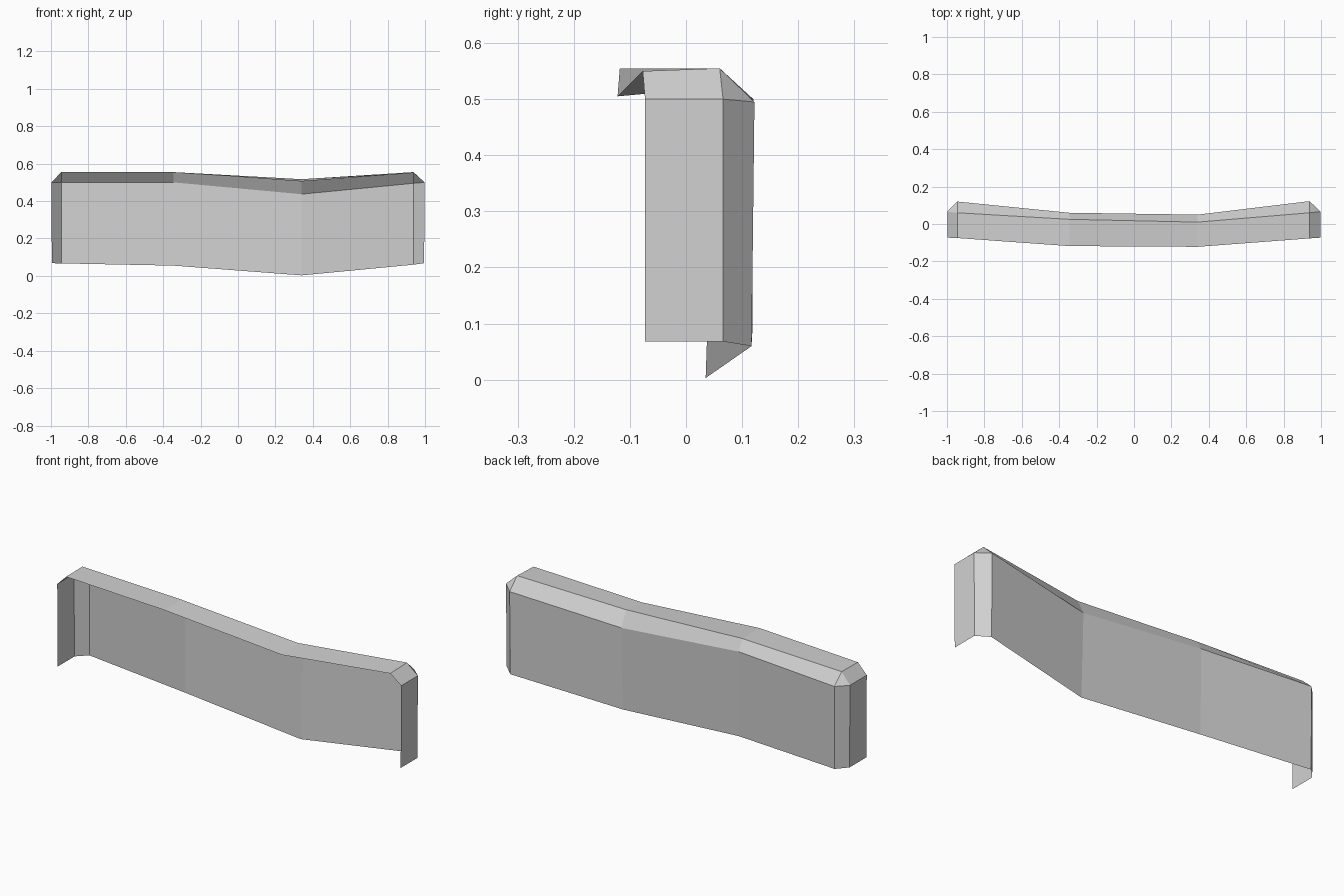
import bpy
import bmesh

cube = bpy.data.objects.get("Cube")
if cube:
    bpy.data.objects.remove(cube, do_unlink=True)

# Single plain grey
grey = bpy.data.materials.new("light grey")
grey.use_nodes = True
colour = (0.64, 0.64, 0.64, 1)
grey.diffuse_color = colour
grey.node_tree.nodes["Principled BSDF"].inputs["Base Color"].default_value = colour

# Cross-sections along the panel: x, then (y, z) of the
# wall foot, wall top, cap back edge and cap front edge
SECTIONS = [
    (-0.945, (0.118, 0.067), (0.12, 0.5), (0.06, 0.555), (-0.075, 0.553)),
    (-0.345, (0.056, 0.055), (0.06, 0.5), (0.025, 0.555), (-0.118, 0.555)),
    (0.34, (0.035, 0.003), (0.05, 0.437), (0.01, 0.517), (-0.122, 0.505)),
    (0.938, (0.117, 0.06), (0.122, 0.495), (0.06, 0.555), (-0.077, 0.55)),
]
END_FRONT, END_BACK, END_FOOT, END_TOP = -0.073, 0.066, 0.068, 0.5

bm = bmesh.new()
rows = [[bm.verts.new((x, y, z)) for y, z in points] for x, *points in SECTIONS]

# Back wall, sloped shoulder and top cap
for a, b in zip(rows, rows[1:]):
    for i in range(3):
        bm.faces.new((a[i], b[i], b[i + 1], a[i + 1]))

# Closed ends with bevelled vertical, top and corner faces
for side, row in ((-1, rows[0]), (1, rows[-1])):
    foot, shoulder, cap_back, cap_front = row
    foot_back, top_back, top_front, foot_front = [
        bm.verts.new((side * (0.998 if z == END_TOP else 0.995), y, z))
        for y, z in ((END_BACK, END_FOOT), (END_BACK, END_TOP),
                     (END_FRONT, END_TOP), (END_FRONT, END_FOOT))]
    bm.faces.new((foot, shoulder, top_back, foot_back))
    bm.faces.new((shoulder, cap_back, top_back))
    bm.faces.new((cap_back, cap_front, top_front, top_back))
    bm.faces.new((foot_back, top_back, top_front, foot_front))

bmesh.ops.recalc_face_normals(bm, faces=bm.faces)

# Keep the outside of the open shell facing outward
bm.faces.ensure_lookup_table()
if bm.faces[0].normal.y < 0:
    bmesh.ops.reverse_faces(bm, faces=bm.faces)

mesh = bpy.data.meshes.new("curved_panel")
bm.to_mesh(mesh)
bm.free()
mesh.materials.append(grey)
panel = bpy.data.objects.new("curved_panel", mesh)
bpy.context.collection.objects.link(panel)
